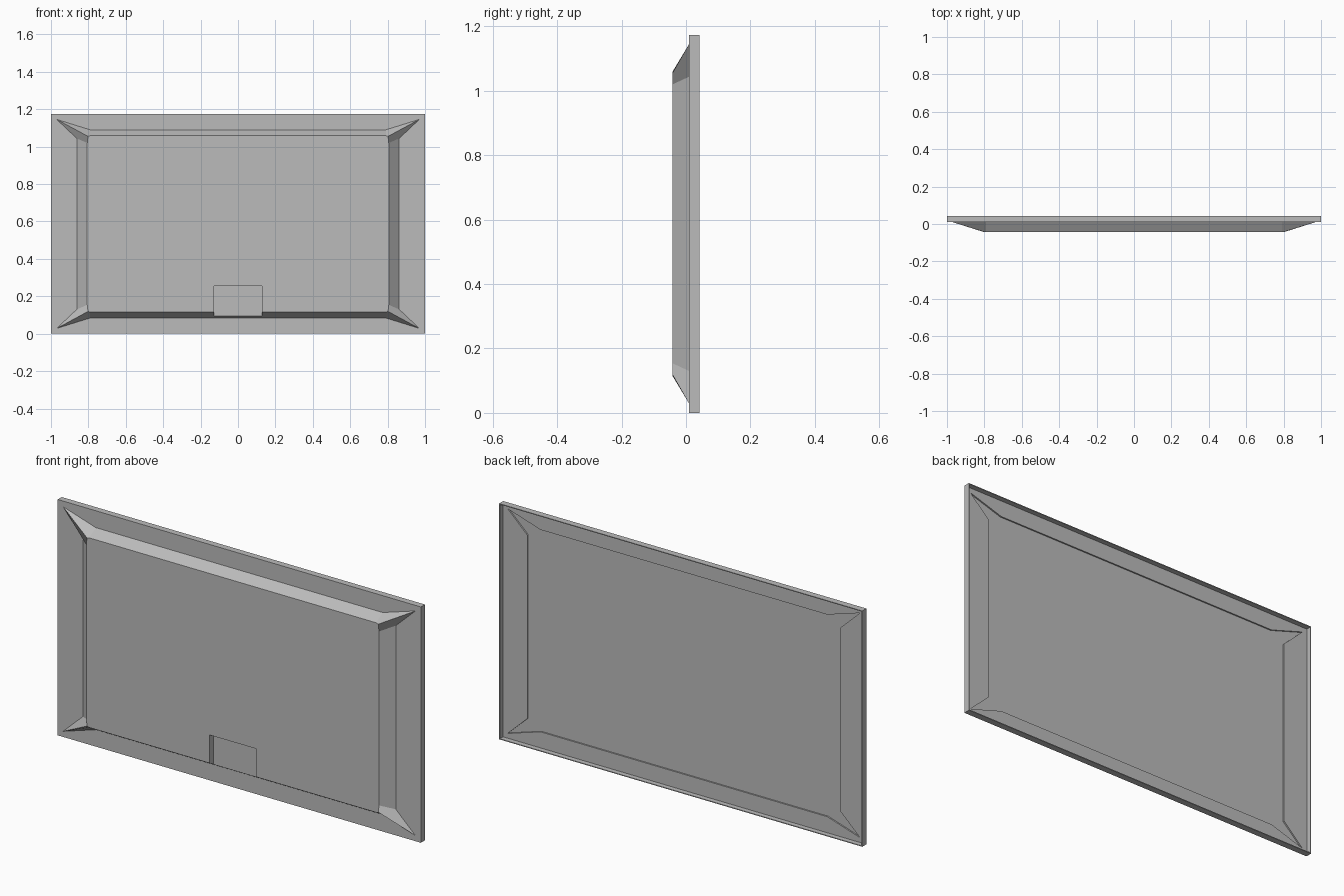
import bpy, bmesh

cube = bpy.data.objects.get("Cube")
if cube:
    bpy.data.objects.remove(cube, do_unlink=True)

HALF_H = 0.587
FRONT, SHEET, SHEET_BACK, BACK = -0.042, 0.01, 0.017, 0.042

grey = bpy.data.materials.new("plain_grey")
grey.use_nodes = True
grey.diffuse_color = (0.5, 0.5, 0.5, 1)
grey.node_tree.nodes["Principled BSDF"].inputs["Base Color"].default_value = (0.5, 0.5, 0.5, 1)


def make_object(name, bm):
    bmesh.ops.recalc_face_normals(bm, faces=bm.faces)
    mesh = bpy.data.meshes.new(name)
    bm.to_mesh(mesh)
    bm.free()
    mesh.materials.append(grey)
    obj = bpy.data.objects.new(name, mesh)
    bpy.context.collection.objects.link(obj)
    return obj


def ring(bm, quarter, y):
    """Mirror the points of one corner into a closed outline at depth y."""
    verts = []
    for sx, sz in ((1, 1), (-1, 1), (-1, -1), (1, -1)):
        points = quarter if sx * sz > 0 else quarter[::-1]
        verts += [bm.verts.new((sx * x, y, HALF_H + sz * z)) for x, z in points]
    return verts


def bridge(bm, a, b):
    for i in range(len(a)):
        j = (i + 1) % len(a)
        bm.faces.new((a[i], a[j], b[j], b[i]))


def band(bm, outer, star):
    """Flat face between each outer side and the star outline."""
    for i in range(4):
        j = (i + 1) % 4
        inner = [star[(3 * i + 1 + k) % 12] for k in range(4)]
        bm.faces.new([outer[i], outer[j]] + inner[::-1])


star_base = [(0.862, 0.457), (0.97, 0.559), (0.79, 0.503)]
star_front = [(0.806, 0.433), (0.802, 0.468), (0.79, 0.472)]
edge = [(1.0, HALF_H)]
lip = [(0.996, HALF_H - 0.004)]

# Backing tray: thin sheet with a star-shaped opening and a rim behind it
bm = bmesh.new()
outer_front, outer_back = ring(bm, edge, SHEET), ring(bm, edge, BACK)
lip_back, lip_sheet = ring(bm, lip, BACK), ring(bm, lip, SHEET_BACK)
hole_front, hole_back = ring(bm, star_base, SHEET), ring(bm, star_base, SHEET_BACK)
band(bm, outer_front, hole_front)
band(bm, lip_sheet, hole_back)
bridge(bm, outer_front, outer_back)
bridge(bm, outer_back, lip_back)
bridge(bm, lip_back, lip_sheet)
bridge(bm, hole_front, hole_back)
make_object("backing_tray", bm)

# Raised panel with sloped sides and pointed corners
bm = bmesh.new()
base, face = ring(bm, star_base, SHEET), ring(bm, star_front, FRONT)
bridge(bm, base, face)
bm.faces.new(base)
bm.faces.new(face)
panel = make_object("raised_panel", bm)

# Notch cut through the lower edge of the panel
bm = bmesh.new()
bmesh.ops.create_cube(bm, size=1)
for v in bm.verts:
    v.co.x *= 0.256
    v.co.y = -0.1 if v.co.y < 0 else -0.009
    v.co.z = 0.03 if v.co.z < 0 else 0.255
cutter = make_object("notch_cutter", bm)
cutter.hide_render = True
cut = panel.modifiers.new("notch", 'BOOLEAN')
cut.operation = 'DIFFERENCE'
cut.solver = 'EXACT'
cut.object = cutter
bpy.context.view_layer.objects.active = panel
bpy.ops.object.modifier_apply(modifier=cut.name)
bpy.data.objects.remove(cutter, do_unlink=True)
